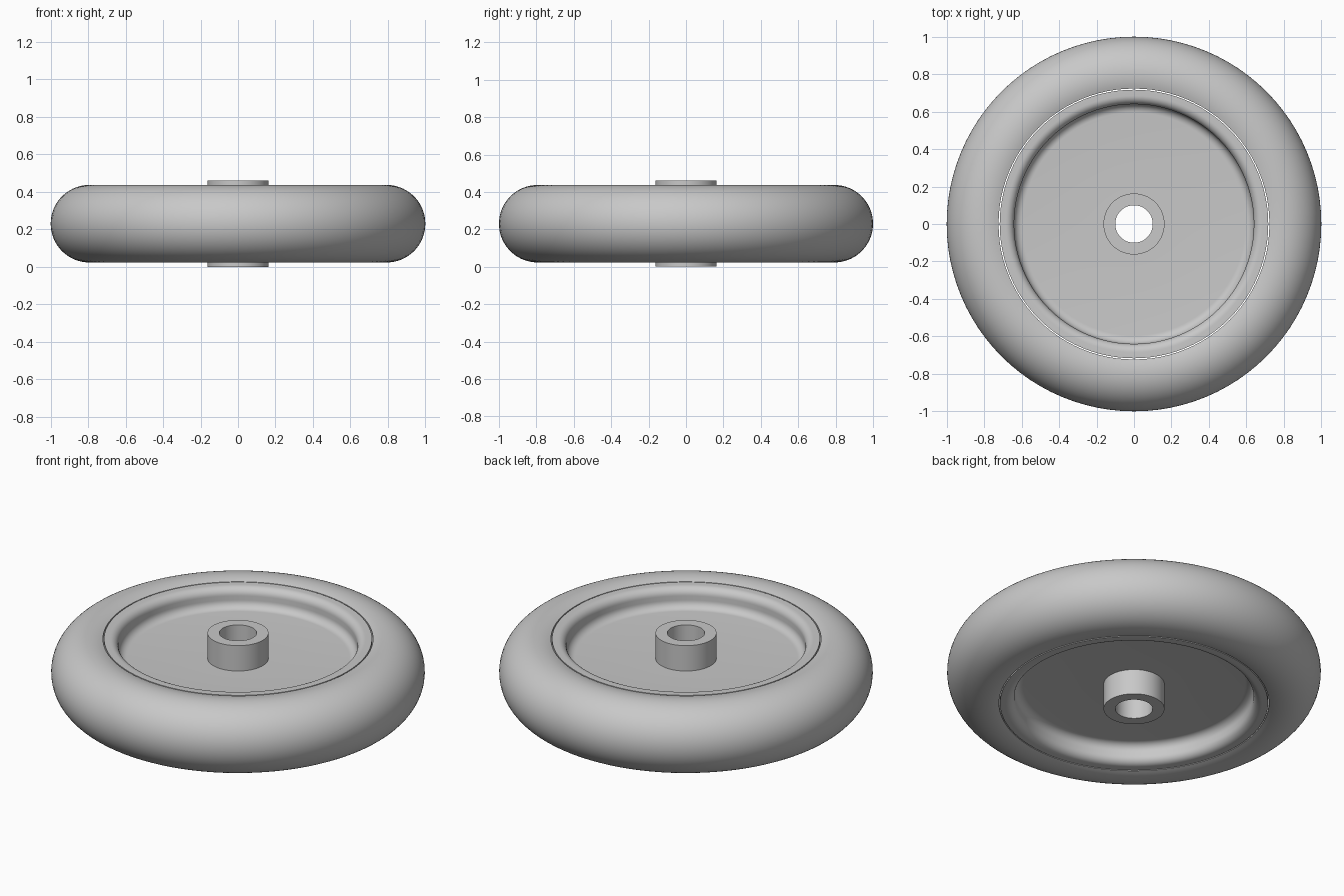
import bpy
import bmesh
from math import cos, sin, radians, acos, pi

if "Cube" in bpy.data.objects:
    bpy.data.objects.remove(bpy.data.objects["Cube"], do_unlink=True)

MID = 0.23  # height of the wheel's middle plane
SEGMENTS = 96

grey = bpy.data.materials.new("plain grey")
grey.use_nodes = True
colour = (0.58, 0.58, 0.58, 1)
grey.diffuse_color = colour
grey.node_tree.nodes["Principled BSDF"].inputs["Base Color"].default_value = colour


def arc(r, z, radius, start, end, steps):
    """Points on an arc in the (radius, height) plane, angles in radians."""
    angles = [start + (end - start) * i / steps for i in range(steps + 1)]
    return [(r + radius * cos(a), z + radius * sin(a)) for a in angles]


def mirrored(upper):
    """Close an upper half-section with its reflection below the middle plane."""
    return upper + [(r, -z) for r, z in reversed(upper)]


def lathe(name, section):
    """Revolve a closed section about the vertical axis."""
    bm = bmesh.new()
    verts = [bm.verts.new((r, 0, z + MID)) for r, z in section]
    edges = [bm.edges.new((v, verts[i - 1])) for i, v in enumerate(verts)]
    bmesh.ops.spin(bm, geom=verts + edges, cent=(0, 0, 0), axis=(0, 0, 1),
                   angle=2 * pi, steps=SEGMENTS, use_duplicate=False)
    bmesh.ops.remove_doubles(bm, verts=bm.verts, dist=0.0001)
    bmesh.ops.recalc_face_normals(bm, faces=bm.faces)
    mesh = bpy.data.meshes.new(name)
    bm.to_mesh(mesh)
    bm.free()
    mesh.materials.append(grey)
    obj = bpy.data.objects.new(name, mesh)
    bpy.context.collection.objects.link(obj)
    bpy.ops.object.select_all(action='DESELECT')
    obj.select_set(True)
    bpy.context.view_layer.objects.active = obj
    bpy.ops.object.shade_smooth_by_angle(angle=radians(35))
    return obj


# Tyre: round section cut straight where it meets the rim
tyre_radius = 0.207
tyre_centre = 1 - tyre_radius
cut = acos((0.723 - tyre_centre) / tyre_radius)
lathe("tyre", arc(tyre_centre, 0, tyre_radius, cut, -cut, 48))

# Rim and web: rounded lip, steep wall, filleted recess on both sides
lip_top, web_top, wall, fillet = 0.195, 0.08, 0.64, 0.045
upper = [(0.717, lip_top)]
upper += arc(wall + fillet, lip_top - fillet, fillet, pi / 2, pi, 8)
upper += arc(wall - fillet, web_top + fillet, fillet, 0, -pi / 2, 8)
upper += [(0.14, web_top)]
lathe("rim_and_web", mirrored(upper))

# Hub: bored sleeve standing proud of the tyre
lathe("hub", mirrored([(0.163, MID), (0.1, MID)]))
